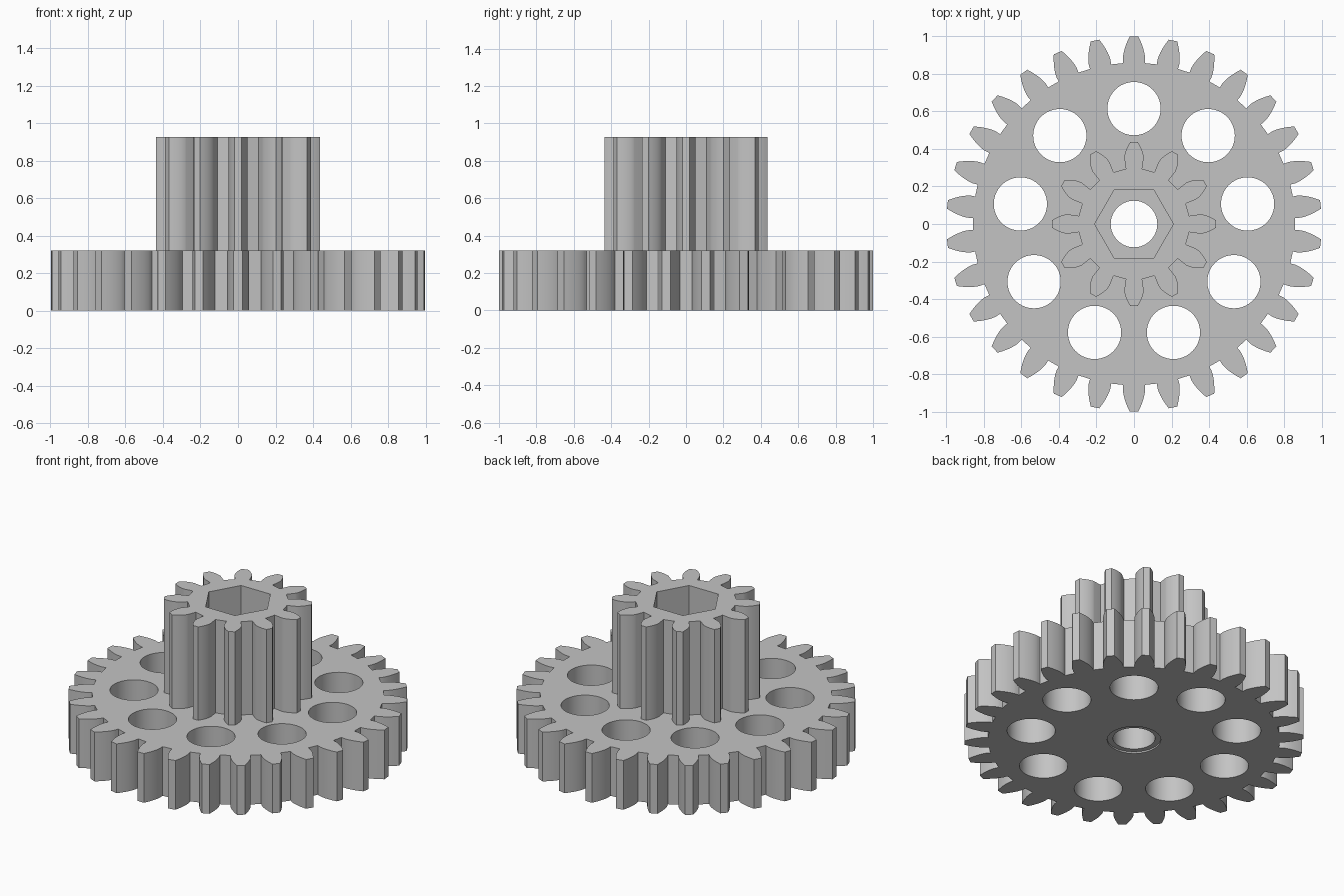
import bpy, bmesh
from math import pi, sin, cos, tan, acos, radians

if "Cube" in bpy.data.objects:
    bpy.data.objects.remove(bpy.data.objects["Cube"])

MODULE = 0.0625
DISC_TOP, HUB_TOP = 0.32, 0.927

grey = bpy.data.materials.new("plain grey")
grey.use_nodes = True
grey.diffuse_color = (0.55, 0.55, 0.55, 1)
grey.node_tree.nodes["Principled BSDF"].inputs["Base Color"].default_value = (0.55, 0.55, 0.55, 1)


def prism(name, outline, z0, z1):
    """Extrude a closed outline from z0 to z1."""
    bm = bmesh.new()
    face = bm.faces.new([bm.verts.new((x, y, z0)) for x, y in outline])
    top = bmesh.ops.extrude_face_region(bm, geom=[face])
    verts = [v for v in top["geom"] if isinstance(v, bmesh.types.BMVert)]
    bmesh.ops.translate(bm, verts=verts, vec=(0, 0, z1 - z0))
    bmesh.ops.recalc_face_normals(bm, faces=bm.faces)
    mesh = bpy.data.meshes.new(name)
    bm.to_mesh(mesh)
    bm.free()
    mesh.materials.append(grey)
    obj = bpy.data.objects.new(name, mesh)
    bpy.context.collection.objects.link(obj)
    return obj


def circle(radius, sides, cx=0, cy=0):
    return [(cx + radius * cos(2 * pi * i / sides), cy + radius * sin(2 * pi * i / sides))
            for i in range(sides)]


def gear_outline(teeth, steps=8):
    """Involute teeth with radial flanks below the base circle."""
    pitch = MODULE * teeth / 2
    pressure = radians(20)
    base, tip, root = pitch * cos(pressure), pitch + MODULE, pitch - 1.25 * MODULE
    half = pi / (2 * teeth) + tan(pressure) - pressure
    flank = [(root, half)]
    for i in range(steps + 1):
        r = base + (tip - base) * (i / steps) ** 1.5
        a = acos(min(1, base / r))
        flank.append((r, half - (tan(a) - a)))
    points = []
    for t in range(teeth):
        mid = pi / 2 + 2 * pi * t / teeth
        tooth = [(r, mid - a) for r, a in flank] + [(r, mid + a) for r, a in reversed(flank)]
        points += [(r * cos(a), r * sin(a)) for r, a in tooth]
    return points


def combine(target, other, operation):
    """Apply a boolean and discard the second object."""
    mod = target.modifiers.new("combine", "BOOLEAN")
    mod.operation, mod.solver, mod.object = operation, "EXACT", other
    bpy.context.view_layer.objects.active = target
    bpy.ops.object.modifier_apply(modifier=mod.name)
    bpy.data.objects.remove(other)


# Large toothed disc joined to the small gear on top
gear = prism("double_gear", gear_outline(30), 0, DISC_TOP)
combine(gear, prism("small_gear", gear_outline(12), 0.2, HUB_TOP), "UNION")

# Ring of lightening holes
for i in range(9):
    a = pi / 2 + 2 * pi * i / 9
    hole = circle(0.142, 64, 0.615 * cos(a), 0.615 * sin(a))
    combine(gear, prism("hole_cutter", hole, -0.1, 0.5), "DIFFERENCE")

# Hexagonal socket, round bore and shallow recess underneath
combine(gear, prism("socket_cutter", circle(0.21, 6), DISC_TOP, 1.1), "DIFFERENCE")
combine(gear, prism("bore_cutter", circle(0.124, 64), -0.1, 0.6), "DIFFERENCE")
combine(gear, prism("recess_cutter", circle(0.158, 64), -0.1, 0.01), "DIFFERENCE")

# Smooth curved walls, sharp edges kept
bpy.ops.object.select_all(action="DESELECT")
gear.select_set(True)
bpy.context.view_layer.objects.active = gear
bpy.ops.object.shade_smooth_by_angle(angle=radians(30))
